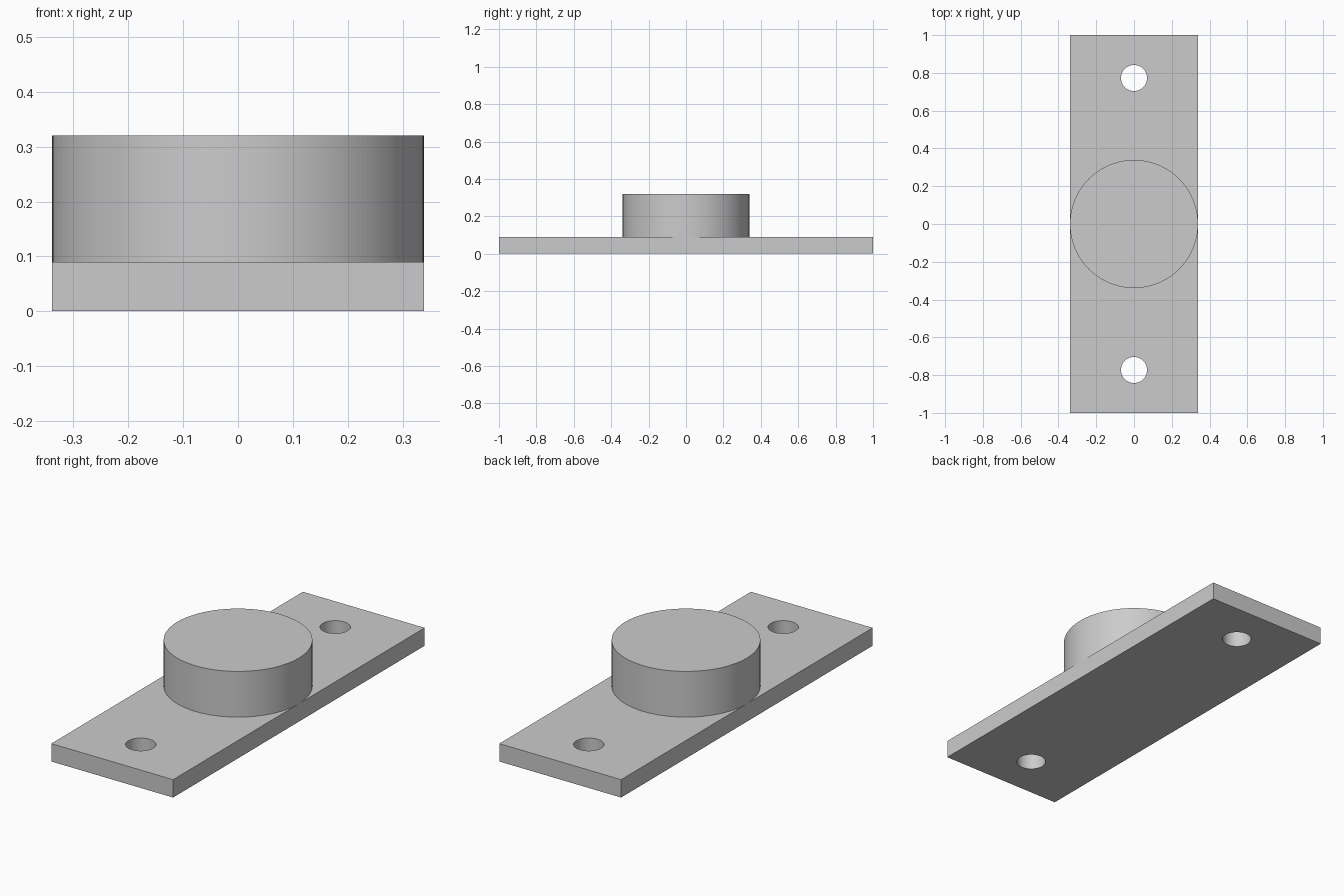
import bpy
import math

cube = bpy.data.objects.get("Cube")
if cube:
    bpy.data.objects.remove(cube, do_unlink=True)

HALF_WIDTH = 0.339
PLATE_TOP = 0.09
BOSS_TOP = 0.32
HOLE_Y = 0.773
HOLE_RADIUS = 0.069

# Single grey finish
grey = bpy.data.materials.new("light_grey")
grey.use_nodes = True
grey.diffuse_color = (0.6, 0.6, 0.6, 1)
grey.node_tree.nodes["Principled BSDF"].inputs["Base Color"].default_value = (0.6, 0.6, 0.6, 1)


def cylinder(name, radius, bottom, top, y=0):
    bpy.ops.mesh.primitive_cylinder_add(
        vertices=96, radius=radius, depth=top - bottom,
        location=(0, y, (bottom + top) / 2))
    obj = bpy.context.object
    obj.name = name
    obj.data.materials.append(grey)
    return obj


def smooth(obj):
    bpy.ops.object.select_all(action='DESELECT')
    obj.select_set(True)
    bpy.context.view_layer.objects.active = obj
    bpy.ops.object.shade_smooth_by_angle(angle=math.radians(30))


# Flat mounting plate
bpy.ops.mesh.primitive_cube_add(size=1, location=(0, 0, PLATE_TOP / 2))
plate = bpy.context.object
plate.name = "mounting_plate"
plate.scale = (2 * HALF_WIDTH, 2, PLATE_TOP)
bpy.ops.object.transform_apply(location=True, rotation=False, scale=True)
plate.data.materials.append(grey)

# Screw holes through both ends
for side, label in ((-1, "front"), (1, "back")):
    cutter = cylinder(label + "_hole_cutter", HOLE_RADIUS, -0.1, PLATE_TOP + 0.1, side * HOLE_Y)
    bpy.context.view_layer.objects.active = plate
    cut = plate.modifiers.new(label + "_hole", 'BOOLEAN')
    cut.operation = 'DIFFERENCE'
    cut.solver = 'EXACT'
    cut.object = cutter
    bpy.ops.object.modifier_apply(modifier=cut.name)
    bpy.data.objects.remove(cutter, do_unlink=True)
smooth(plate)

# Round boss as wide as the plate
boss = cylinder("round_boss", HALF_WIDTH, PLATE_TOP, BOSS_TOP)
smooth(boss)
